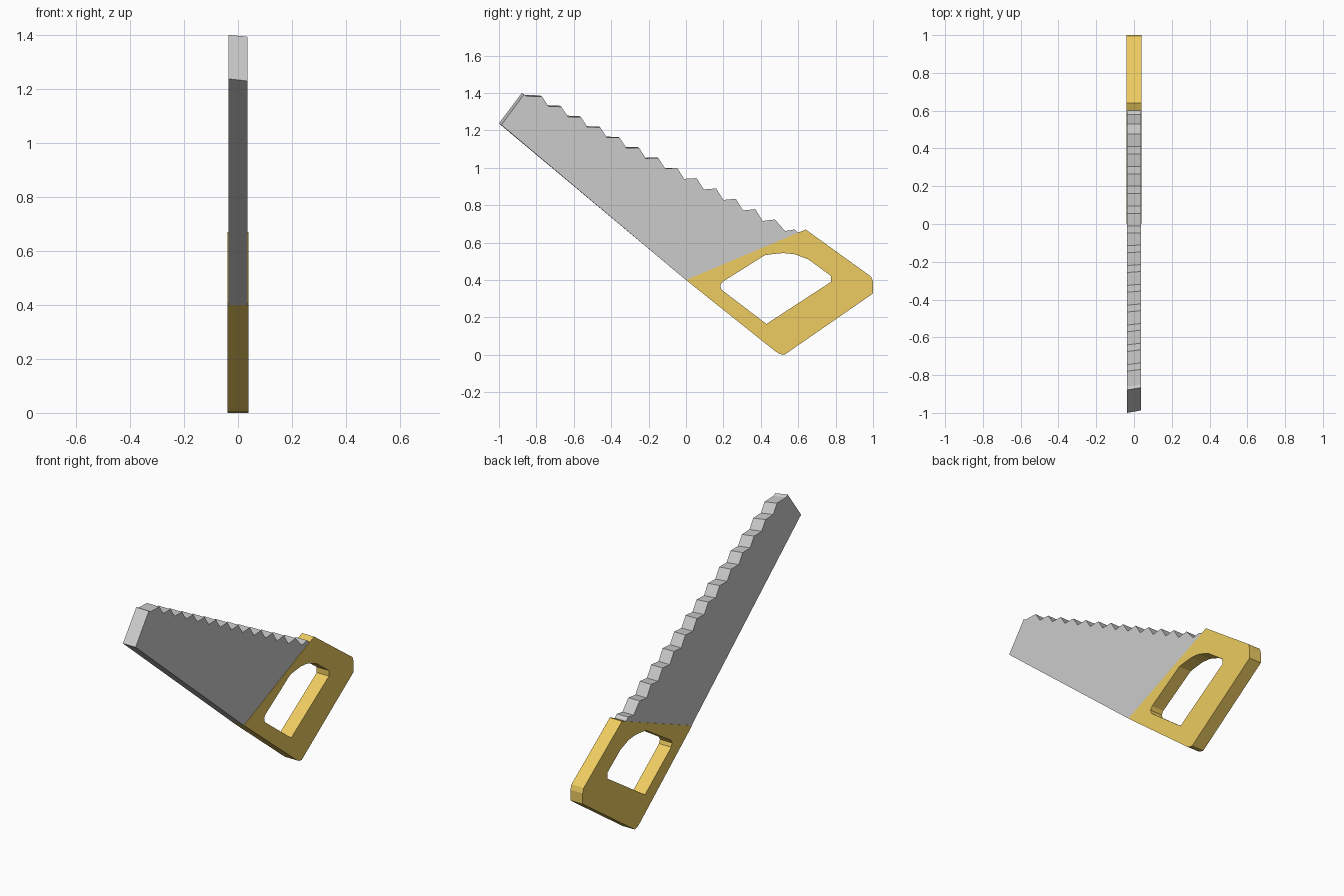
import bpy, bmesh
from mathutils import Vector

if "Cube" in bpy.data.objects:
    bpy.data.objects.remove(bpy.data.objects["Cube"])


def plate(name, outlines, half):
    """Flat plate from (y, z) outlines (first outer, rest holes), thick along x."""
    cu = bpy.data.curves.new(name, 'CURVE')
    cu.dimensions, cu.fill_mode, cu.extrude = '2D', 'BOTH', half
    for pts in outlines:
        sp = cu.splines.new('POLY')
        sp.points.add(len(pts) - 1)
        for p, (y, z) in zip(sp.points, pts):
            p.co = (y, z, 0, 1)
        sp.use_cyclic_u = True
    tmp = bpy.data.objects.new(name + "_curve", cu)
    bpy.context.collection.objects.link(tmp)
    dg = bpy.context.evaluated_depsgraph_get()
    me = bpy.data.meshes.new_from_object(tmp.evaluated_get(dg))
    bpy.data.objects.remove(tmp)
    bm = bmesh.new()
    bm.from_mesh(me)
    for v in bm.verts:
        v.co = Vector((v.co.z, v.co.x, v.co.y))
    bmesh.ops.remove_doubles(bm, verts=bm.verts, dist=1e-4)
    bmesh.ops.recalc_face_normals(bm, faces=bm.faces)
    for f in bm.faces:
        f.smooth = False
    bm.to_mesh(me)
    bm.free()
    me.name = name
    ob = bpy.data.objects.new(name, me)
    bpy.context.collection.objects.link(ob)
    return ob


# Blade: straight back, slanted tip, repeated teeth
outline = [(0.0, 0.40), (-1.0, 1.237), (-0.878, 1.40), (-0.862, 1.39)]
for i in range(13):
    outline.append((-0.78 + 0.1046 * i, 1.387 - 0.0553 * i))
    outline.append((-0.745 + 0.105 * i, 1.335 - 0.0563 * i))
outline[-1] = (0.53, 0.662)
outline += [(0.58, 0.67), (0.60, 0.653)]
blade = plate("saw_blade", [outline], 0.036)

# The right face is slightly shorter toward the tip
for v in blade.data.vertices:
    if v.co.x > 0:
        t = (0.3 - v.co.y) / 1.3
        if t > 0.3:
            v.co.y += 0.013 * t
            v.co.z -= 0.008 * t

# Handle with a grip opening
outer = [(0.0, 0.40), (0.48, 0.017), (0.502, 0.004), (0.525, 0.0), (0.54, 0.01),
         (1.0, 0.328), (1.0, 0.39), (0.99, 0.418), (0.64, 0.67)]
hole = [(0.43, 0.165), (0.19, 0.348), (0.183, 0.37), (0.195, 0.39), (0.42, 0.532),
        (0.45, 0.537), (0.52, 0.544), (0.58, 0.538), (0.655, 0.51),
        (0.775, 0.422), (0.775, 0.39)]
handle = plate("handle", [outer, hole], 0.039)
mat = bpy.data.materials.new("yellow_wood")
mat.diffuse_color = (0.85, 0.6, 0.12, 1)
mat.use_nodes = True
mat.node_tree.nodes["Principled BSDF"].inputs["Base Color"].default_value = mat.diffuse_color
handle.data.materials.clear()
handle.data.materials.append(mat)
